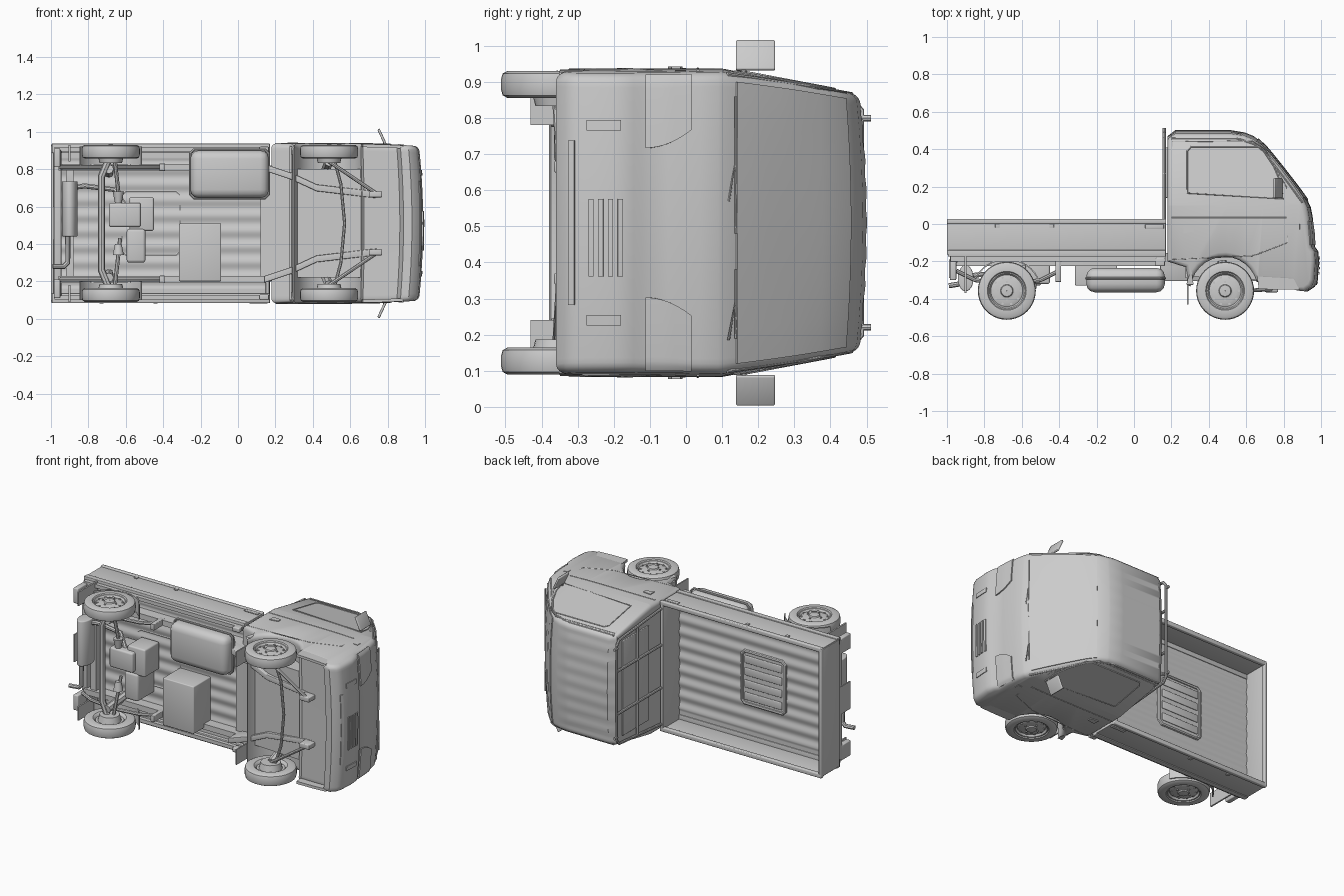
import bpy, bmesh, math

if "Cube" in bpy.data.objects:
    bpy.data.objects.remove(bpy.data.objects["Cube"])

# The truck lies on its side: +x is its nose, +y its roof, z its width (middle at C)
C = 0.51


def finish(name, bm, bevel=0.0):
    bmesh.ops.remove_doubles(bm, verts=bm.verts, dist=1e-5)
    bmesh.ops.recalc_face_normals(bm, faces=bm.faces)
    me = bpy.data.meshes.new(name)
    bm.to_mesh(me)
    bm.free()
    ob = bpy.data.objects.new(name, me)
    bpy.context.collection.objects.link(ob)
    if bevel:
        m = ob.modifiers.new("round", "BEVEL")
        m.width, m.segments, m.limit_method = bevel, 3, "ANGLE"
    return ob


def loft(rings, closed=True, caps=True):
    bm = bmesh.new()
    rows = [[bm.verts.new(p) for p in r] for r in rings]
    n = len(rows[0])
    for a, b in zip(rows, rows[1:]):
        for i in range(n if closed else n - 1):
            j = (i + 1) % n
            bm.faces.new((a[i], a[j], b[j], b[i]))
    if caps:
        bm.faces.new(rows[0])
        bm.faces.new(rows[-1])
    return bm


def prism(name, pts, w0, w1, axis="z", bevel=0.0):
    put = {"z": lambda u, v, w: (u, v, w), "y": lambda u, v, w: (u, w, v),
           "x": lambda u, v, w: (w, u, v)}[axis]
    return finish(name, loft([[put(u, v, w) for u, v in pts] for w in (w0, w1)]), bevel)


def box(name, x0, x1, y0, y1, z0, z1, bevel=0.0):
    return prism(name, [(x0, y0), (x1, y0), (x1, y1), (x0, y1)], z0, z1, "z", bevel)


def tube(name, paths, r, cyclic=False):
    cu = bpy.data.curves.new(name, "CURVE")
    cu.dimensions, cu.bevel_depth, cu.bevel_resolution, cu.use_fill_caps = "3D", r, 2, True
    for pts in paths:
        s = cu.splines.new("POLY")
        s.points.add(len(pts) - 1)
        for p, c in zip(s.points, pts):
            p.co = (*c, 1)
        s.use_cyclic_u = cyclic
    bpy.context.collection.objects.link(bpy.data.objects.new(name, cu))


def lathe(name, prof, cx, cy, cz, s=1, n=40):
    rings = [[(cx + r * math.cos(a), cy + r * math.sin(a), cz + s * d) for r, d in prof]
             for a in [2 * math.pi * i / n for i in range(n + 1)]]
    return finish(name, loft(rings, False, False))


def lerp(x, table):
    for (a, p), (b, q) in zip(table, table[1:]):
        if x <= b:
            return p + (q - p) * max(0, (x - a) / (b - a))
    return table[-1][1]


# Cab body: side profile swept across the width, narrowing to the roof and nose
FRONT = [(-.36, .93), (-.335, .968), (-.3, .983), (-.2, .99), (-.145, .985), (-.122, .968), (-.05, .965),
         (.04, .955), (.09, .945), (.13, .925), (.2, .875), (.3, .797), (.4, .717), (.44, .68),
         (.47, .64), (.49, .59), (.5, .52)]
ROUND = [(0, 0), (.94, 0), (.965, .003), (.985, .01), (1, .024)]


def fit(x, y, t):
    k = max(0, (x - .5) / .48)
    hw = .427 - max(0, y - .1) * .18 - .014 * k ** 3
    up = max(0, (y - .3) / .2)
    rib = .0015 * math.cos(t * 4 * math.pi * 2) if y > .495 and abs(t) < .9 else 0
    return (x - .022 * k * t * t, y - .02 * up * t * t + rib, C + t * hw)


def inset(prof, d):
    out = []
    for i, (x, y) in enumerate(prof):
        (ax, ay), (bx, by) = prof[i - 1], prof[(i + 1) % len(prof)]
        tx, ty = bx - ax, by - ay
        l = math.hypot(tx, ty)
        out.append((x - ty / l * d, y + tx / l * d))
    return out


def cab_part(name, prof, ts, rounded=False):
    bm = loft([[(x, y, t) for x, y in inset(prof, lerp(abs(t), ROUND) if rounded else 0)] for t in ts])
    cuts = [((0, .1, 0), (0, 1, 0))] + [((x, 0, 0), (1, 0, 0)) for x in (.5, .6, .7, .8, .9)]
    for co, no in cuts:
        bmesh.ops.bisect_plane(bm, geom=bm.verts[:] + bm.edges[:] + bm.faces[:], plane_co=co, plane_no=no)
    for v in bm.verts:
        v.co = fit(*v.co)
    return finish(name, bm)


arch = [(.485 + .185 * math.cos(math.radians(a)), -.36 + .185 * math.sin(math.radians(a)))
        for a in range(172, 12, -12)]
profile = ([(.18, .47), (.178, .1), (.178, -.2), (.275, -.23), (.295, -.33)] + arch
           + [(.675, -.3), (.865, -.31), (.885, -.355)] + [(x, y) for y, x in FRONT] + [(.22, .5)])
ts = [-1, -.985, -.965] + [-.94 + 1.88 * i / 56 for i in range(57)] + [.965, .985, 1]
cab_part("cab_body", profile, ts, True)


def patch(name, y0, y1, t0, t1, off=.005, slant=0.0):
    rings = []
    for i in range(9):
        y = y0 + (y1 - y0) * i / 8
        a = t0 + slant * (i / 8) ** 2
        row = []
        for j in range(17):
            t = a + (t1 - a) * j / 16
            row.append(fit(lerp(y, FRONT) - lerp(abs(t), ROUND) + off, y, t))
        rings.append(row)
    ob = finish(name, loft(rings, False, False))
    m = ob.modifiers.new("thick", "SOLIDIFY")
    m.thickness, m.offset = .008, 0
    return ob


# Windscreen, grille, wipers
patch("windscreen", .14, .455, -.95, .95, .003)
for y in (-.27, -.243, -.216, -.189):
    patch("grille_bar", y, y + .014, -.36, .16, .002)
for s in (1, -1):
    patch("grille_side_slot", -.275, -.18, .62 * s, .69 * s, .001)
patch("lower_intake", -.325, -.308, -.55, .55, .001)
for z0, z1 in ((.19, .38), (.48, .86)):
    tube("wiper", [[(.928, .118, (z0 + z1) / 2 - .1), (.925, .135, (z0 + z1) / 2), (.922, .139, z0)],
                   [(.922, .139, z0), (.922, .139, z1)]], .004)

# Cab sides: headlamps, windows, doors, handles, mirrors
window = [(.285, .165), (.285, .4), (.305, .425), (.67, .425), (.7, .405), (.76, .31), (.8, .22), (.81, .135)]
door = [(.205, -.19), (.205, .455), (.64, .46), (.71, .41), (.83, .2), (.835, -.1), (.7, -.15), (.64, -.17)]
for s in (1, -1):
    patch("headlamp", -.112, .015, .5 * s, .985 * s, .004, .12 * s)
    cab_part("side_window", window, [.98 * s, 1.004 * s])
    tube("window_seal", [[fit(x, y, 1.003 * s) for x, y in window]], .004, True)
    tube("door_seam", [[fit(x, y, .998 * s) for x, y in door]], .003, True)
    tube("belt_line", [[fit(x, .033, .998 * s) for x in (.2, .5, .6, .7, .83)]], .004)
    cab_part("door_handle", [(.265, -.05), (.32, -.04), (.32, -.015), (.265, -.01)], [.98 * s, 1.012 * s])
    cab_part("marker_lamp", [(.875, -.03), (.905, -.03), (.905, 0), (.875, 0)], [.97 * s, 1.008 * s])
    cab_part("side_skirt", [(.675, -.348), (.9, -.352), (.9, -.27), (.665, -.27)], [.955 * s, .995 * s])
    box("filler_cap", .115, .165, -.225, -.18, *sorted((C + s * .38, C + s * .41)), .006)
    prism("mirror", [(.795, C + s * .425), (.782, C + s * .42), (.745, C + s * .5), (.757, C + s * .508)],
          .138, .247, "y", .005)
    tube("mirror_arm", [[(.79, .15, C + s * .4), (.78, .17, C + s * .44)]], .007)
    gutter = ((.2, .49), (.55, .49), (.65, .455), (.72, .39), (.92, .13))
    tube("roof_gutter", [[fit(x, y - .015, .99 * s) for x, y in gutter]], .006)

# Rear window and guard frame behind the cab
box("rear_window", .168, .18, .14, .41, .2, .82, .004)
tube("guard_frame", [[(.162, 0, .13), (.162, .46, .17), (.162, .485, .2), (.162, .485, .82), (.162, .46, .85), (.162, 0, .89)],
                     [(.162, .27, .15), (.162, .27, .87)],
                     [(.162, .02, .37), (.162, .48, .37)], [(.162, .02, .65), (.162, .48, .65)],
                     [(.162, .48, .22), (.162, .512, .22)], [(.162, .48, .8), (.162, .512, .8)]], .009)

# Load bed: softly waved floor, drop sides, tailgate, headboard
floor = [(-.144 + .004 * math.cos((z - C) / .83 * 20 * math.pi) * (abs(z - C) < .34), z)
         for z in [.095 + .83 * i / 120 for i in range(121)]]
prism("bed_floor", floor + [(y - .01, z) for y, z in floor[::-1]], -.985, .165, "x")
for s in (1, -1):
    def wall(a, b):
        return sorted((C + s * a, C + s * b))
    box("bed_side", -.995, .17, -.163, .02, *wall(.405, .42), .003)
    box("bed_side_top_rail", -.998, .172, .002, .027, *wall(.398, .426), .005)
    box("bed_side_foot", -.995, .17, -.175, -.14, *wall(.375, .426), .004)
    box("bed_sill", -.98, .17, -.2, -.165, *wall(.385, .408))
    for x in (-.73, -.44):
        box("rope_hook", x - .012, x + .012, -.02, .002, *wall(.42, .428), .003)
    box("side_latch", .06, .16, -.025, .0, *wall(.42, .428), .004)
    box("tail_lamp", -.985, -.95, -.3, -.2, *wall(.3, .4), .006)
    box("rear_mud_flap", -.905, -.895, -.37, -.17, *wall(.33, .42))
    box("front_mud_flap", .283, .291, -.43, -.22, *wall(.27, .37))
box("tailgate", -1, -.985, -.163, .02, .095, .925, .003)
box("tailgate_rail", -1, -.978, .0, .027, .09, .93, .005)
box("headboard", .148, .168, -.16, .027, .1, .92, .004)
box("rear_beam", -.985, -.945, -.21, -.15, .12, .9, .004)
box("number_plate", -.988, -.98, -.29, -.19, .42, .6)

# Service hatch in the bed floor: rounded frame with slats
hatch = [(-.6, .34), (-.33, .34), (-.31, .36), (-.31, .66), (-.33, .68), (-.6, .68), (-.62, .66), (-.62, .36)]
tube("hatch_frame", [[(x, -.141, z) for x, z in hatch]], .012, True)
prism("hatch_panel", hatch, -.15, -.138, "y")
for z in (.365, .445, .525, .605):
    box("hatch_slat", -.6, -.33, -.14, -.13, z, z + .05, .008)

# Wheels with dished rims, holes and nuts
tyre = [(.001, -.02), (.085, -.02), (.09, -.03), (.1, -.037), (.138, -.037), (.151, -.03), (.155, -.015),
        (.155, .015), (.151, .03), (.138, .037), (.104, .037), (.099, .031), (.093, .03), (.085, .018),
        (.062, .027), (.045, .025), (.034, .029), (.03, .036), (.001, .038)]
for x in (-.68, .487):
    for s in (1, -1):
        z = C + s * .383
        lathe("wheel", tyre, x, -.357, z, s)
        ring = lambda n, r, d0, d1: [[(x + r * math.cos(6.2832 * i / n), -.357 + r * math.sin(6.2832 * i / n), z + s * d)
                                      for d in (d0, d1)] for i in range(n)]
        tube("wheel_slots", ring(10, .074, .0, .026), .007)
        tube("wheel_nuts", ring(4, .047, .01, .032), .006)
        lathe("brake_drum", [(.001, -.06), (.06, -.06), (.07, -.02), (.001, -.02)], x, -.357, z, s, 24)

# Rear wheel guards, chassis rails, springs, axles and arms
for s in (1, -1):
    a = [math.radians(d) for d in range(25, 156, 10)]
    pts = [(-.68 + .185 * math.cos(t), -.36 + .175 * math.sin(t)) for t in a]
    pts += [(-.68 + .178 * math.cos(t), -.36 + .168 * math.sin(t)) for t in a[::-1]]
    prism("rear_wheel_guard", pts, C + s * .31, C + s * .41)
    path = [(-.96, .3), (.14, .3), (.29, .25), (.42, .19), (.76, .15)]
    prism("chassis_rail", [(x, C + s * (d + .018)) for x, d in path] + [(x, C + s * (d - .018)) for x, d in path[::-1]],
          -.225, -.155, "y")
    prism("front_rail", [(x, C + s * (d + .018)) for x, d in path[1:]] + [(x, C + s * (d - .018)) for x, d in path[:0:-1]],
          -.305, -.2, "y", .004)
    z = C + s * .3
    tube("leaf_spring", [[(-.95, -.25, z), (-.85, -.3, z), (-.68, -.325, z), (-.5, -.3, z), (-.4, -.25, z)]], .011)
    box("spring_shackle", -.42, -.39, -.31, -.2, z - .02, z + .02, .004)
    tube("front_arm", [[(.487, -.36, C + s * .33), (.74, -.35, C + s * .16)]], .01)
    box("arm_bracket", .7, .77, -.365, -.29, C + s * .155 - .016, C + s * .155 + .016, .005)
    tube("front_strut", [[(.487, -.35, C + s * .33), (.47, -.2, C + s * .29)]], .025)
    tube("drive_shaft", [[(-.66, -.35, C + s * .35), (-.63, -.31, C + s * .08)]], .011)
    lathe("shaft_boot", [(.001, -.03), (.018, -.03), (.03, .03), (.001, .03)], -.64, -.325, C + s * .14, s, 16)
    tube("damper", [[(-.69, -.37, C + s * .29), (-.69, -.17, C + s * .27)]], .025)
tube("rear_axle", [[(-.68, -.36, .14), (-.73, -.36, .26), (-.73, -.36, .76), (-.68, -.36, .88)]], .02)
tube("front_axle", [[(.51, -.36, .15), (.55, -.34, .3), (.57, -.34, .51), (.55, -.34, .72), (.51, -.36, .87)]], .009)
box("cross_member", -.92, -.88, -.21, -.15, .21, .81)

# Underbody: cab floor, tank, engine, battery box, exhaust
prism("cab_floor", [(.12, -.19), (.29, -.2), (.31, -.28), (.7, -.301), (.7, -.16), (.12, -.16)], .22, .8)
box("seat_bulkhead", .275, .3, -.29, -.17, .1, .92)
box("fuel_tank", -.255, .165, -.365, -.235, .645, .9, .045)
tube("tank_seam", [[(-.255, -.29, .665), (-.235, -.29, .645), (.145, -.29, .645), (.165, -.29, .665),
                    (.165, -.29, .885), (.145, -.29, .905), (-.235, -.29, .905), (-.255, -.29, .885)]], .007, True)
box("battery_box", -.315, -.09, -.33, -.15, .2, .51, .006)
box("engine", -.69, -.52, -.35, -.17, .49, .62, .012)
box("gearbox", -.58, -.45, -.32, -.17, .47, .65, .01)
box("oil_pan", -.595, -.495, -.33, -.15, .3, .48, .015)
m = [(-.9 + .042 * math.cos(i * math.pi / 12), -.29 + .07 * math.sin(i * math.pi / 12)) for i in range(24)]
prism("muffler", m, .44, .735, "z", .006)
tube("exhaust_pipe", [[(-.6, -.3, .6), (-.66, -.27, .69), (-.82, -.27, .71), (-.9, -.28, .7)],
                      [(-.91, -.32, .45), (-.91, -.32, .3), (-.93, -.32, .28), (-.99, -.33, .28)]], .014)

# Turn tubes into meshes and smooth everything
bpy.ops.object.select_all(action="SELECT")
bpy.context.view_layer.objects.active = next(o for o in bpy.context.scene.objects if o.type == "CURVE")
bpy.ops.object.convert(target="MESH")
bpy.ops.object.select_all(action="SELECT")
bpy.ops.object.shade_smooth_by_angle(angle=math.radians(35))
